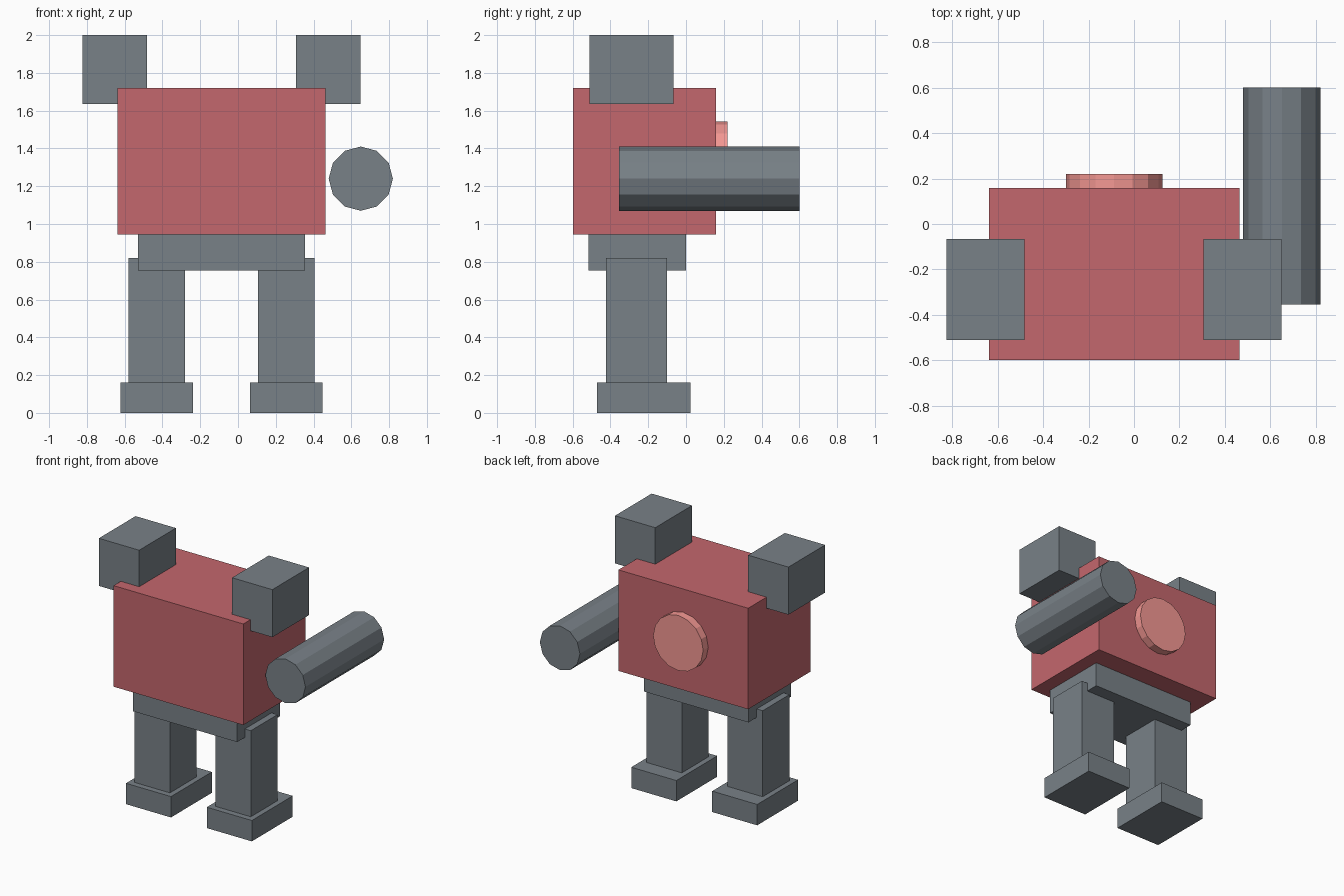
import bpy
from math import pi

if "Cube" in bpy.data.objects:
    bpy.data.objects.remove(bpy.data.objects["Cube"])

MID = -0.0875  # the body's own plane of symmetry


def material(name, color):
    mat = bpy.data.materials.new(name)
    mat.diffuse_color = color
    mat.use_nodes = True
    mat.node_tree.nodes["Principled BSDF"].inputs["Base Color"].default_value = mat.diffuse_color
    return mat


red = material("red", (0.55, 0.135, 0.153, 1))
pink = material("light_red", (0.90, 0.31, 0.29, 1))
slate = material("slate", (0.19, 0.22, 0.245, 1))


def box(name, x, y, z, mat=slate):
    """Box from (min, max) ranges on each axis."""
    ranges = (x, y, z)
    bpy.ops.mesh.primitive_cube_add(size=1, location=[(a + b) / 2 for a, b in ranges])
    ob = bpy.context.object
    ob.name = name
    ob.scale = [b - a for a, b in ranges]
    bpy.ops.object.transform_apply(location=False, rotation=False, scale=True)
    ob.data.materials.append(mat)
    return ob


def rod(name, x, z, radius, y, sides, mat=slate):
    """Flat-shaded cylinder lying along y."""
    bpy.ops.mesh.primitive_cylinder_add(
        vertices=sides, radius=radius, depth=y[1] - y[0],
        location=(x, (y[0] + y[1]) / 2, z), rotation=(pi / 2, 0, 0))
    ob = bpy.context.object
    ob.name = name
    ob.data.materials.append(mat)
    return ob


# Body and pelvis
box("torso", (-0.638, 0.463), (-0.597, 0.158), (0.945, 1.72), red)
box("pelvis", (-0.53, 0.355), (-0.517, 0.0), (0.755, 0.945))

# Paired legs, feet and shoulder blocks
for side, s in (("left", -1), ("right", 1)):
    def pair(part, centre, width, y, z):
        x = MID + s * centre
        box(f"{side}_{part}", (x - width / 2, x + width / 2), y, z)

    pair("leg", 0.343, 0.30, (-0.424, -0.10), (0.16, 0.82))
    pair("foot", 0.343, 0.382, (-0.47, 0.025), (0.0, 0.16))
    pair("shoulder_block", 0.565, 0.342, (-0.51, -0.065), (1.635, 2.0))

# Side barrel and round plate on the back
rod("side_barrel", 0.65, 1.24, 0.17, (-0.354, 0.60), 12)
rod("round_plate", MID, 1.33, 0.212, (0.155, 0.22), 16, pink)
